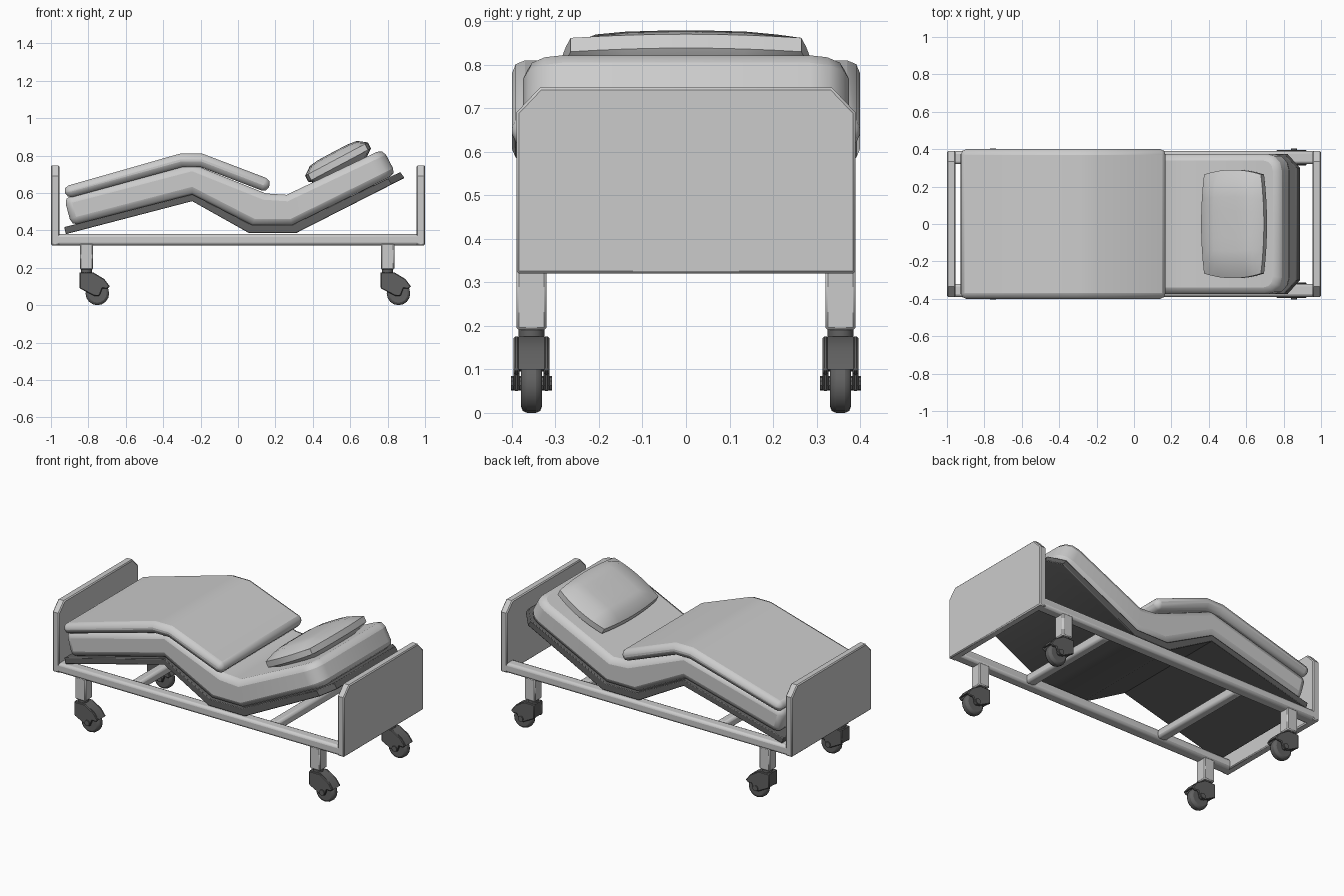
import bpy, bmesh, math
from mathutils import Matrix, Vector

if "Cube" in bpy.data.objects:
    bpy.data.objects.remove(bpy.data.objects["Cube"])

dark = bpy.data.materials.new("dark_grey")
dark.diffuse_color = (0.12, 0.12, 0.12, 1)
dark.use_nodes = True
dark.node_tree.nodes["Principled BSDF"].inputs["Base Color"].default_value = dark.diffuse_color


def finish(name, bm, mat=None, bevel=0, segs=2, smooth=True):
    bmesh.ops.recalc_face_normals(bm, faces=bm.faces)
    me = bpy.data.meshes.new(name)
    bm.to_mesh(me)
    bm.free()
    ob = bpy.data.objects.new(name, me)
    bpy.context.collection.objects.link(ob)
    if mat:
        me.materials.append(mat)
    if bevel:
        mod = ob.modifiers.new("bevel", 'BEVEL')
        mod.width, mod.segments = bevel, segs
        mod.limit_method, mod.angle_limit = 'ANGLE', math.radians(50)
    if smooth:
        bpy.context.view_layer.objects.active = ob
        bpy.ops.object.select_all(action='DESELECT')
        ob.select_set(True)
        bpy.ops.object.shade_smooth_by_angle(angle=math.radians(35))
    return ob


def box(name, lo, hi, mat=None, bevel=0, segs=2):
    lo, hi = Vector(lo), Vector(hi)
    bm = bmesh.new()
    bmesh.ops.create_cube(bm, size=1, matrix=Matrix.Translation((lo + hi) / 2) @ Matrix.Diagonal((*(hi - lo), 1)))
    return finish(name, bm, mat, bevel, segs)


def extrude(name, pts, axis, a, b, mat=None, bevel=0):
    """Polygon of (u, z) points swept from a to b along x or y."""
    bm = bmesh.new()
    f = bm.faces.new([bm.verts.new((u, a, z) if axis == 'y' else (a, u, z)) for u, z in pts])
    new = bmesh.ops.extrude_face_region(bm, geom=[f])["geom"]
    d = (0, b - a, 0) if axis == 'y' else (b - a, 0, 0)
    bmesh.ops.translate(bm, vec=d, verts=[v for v in new if isinstance(v, bmesh.types.BMVert)])
    return finish(name, bm, mat, bevel, 1)


def slab(name, stations, w, mat=None, bevel=0, corner=0, corner_segs=1):
    """Bent slab: stations are (bottom x, bottom z, top x, top z)."""
    bm = bmesh.new()
    rings = [[bm.verts.new(c) for c in ((bx, -w, bz), (bx, w, bz), (tx, w, tz), (tx, -w, tz))]
             for bx, bz, tx, tz in stations]
    for r, s in zip(rings, rings[1:]):
        for i in range(4):
            j = (i + 1) % 4
            bm.faces.new((r[i], r[j], s[j], s[i]))
    bm.faces.new(rings[0])
    bm.faces.new(rings[-1][::-1])
    if corner:
        r = rings[-1]
        edges = [bm.edges.get((r[0], r[3])), bm.edges.get((r[1], r[2]))]
        bmesh.ops.bevel(bm, geom=edges, offset=corner, segments=corner_segs, profile=0.5, affect='EDGES')
    return finish(name, bm, mat, bevel)


def cylinder(name, c, r, depth, rot, n, mat=None, bevel=0):
    bm = bmesh.new()
    bmesh.ops.create_cone(bm, cap_ends=True, segments=n, radius1=r, radius2=r, depth=depth,
                          matrix=Matrix.Translation(c) @ Matrix.Rotation(rot, 4, 'X'))
    return finish(name, bm, mat, bevel)


# Base frame: side rails and cross bars
for s in (-1, 1):
    y = s * 0.355
    box("side_rail", (-0.998, y - 0.035, 0.32), (0.998, y + 0.035, 0.38), bevel=0.015)
    box("cross_bar", (s * 0.47 - 0.03, -0.33, 0.322), (s * 0.47 + 0.03, 0.33, 0.378), bevel=0.015)

# Head and foot boards with clipped top corners
board = [(-0.39, 0.32), (0.39, 0.32), (0.39, 0.69), (0.335, 0.748), (-0.335, 0.748), (-0.39, 0.69)]
extrude("foot_board", board, 'x', -1, -0.955, bevel=0.006)
extrude("head_board", board, 'x', 0.955, 1, bevel=0.006)

# Legs with trailing casters
cheek = [(-0.037, 0.176), (0.035, 0.176), (0.095, 0.14), (0.125, 0.10), (0.11, 0.088),
         (0.085, 0.09), (0.07, 0.05), (0.04, 0.05), (-0.037, 0.09)]
hood = [(-0.037, 0.176), (0.035, 0.176), (0.095, 0.14), (0.125, 0.10), (0.115, 0.10),
        (0.085, 0.128), (0.03, 0.128), (0.0, 0.10), (-0.037, 0.095)]
for x in (-0.81, 0.80):
    for y in (-0.355, 0.355):
        box("leg", (x - 0.036, y - 0.035, 0.19), (x + 0.036, y + 0.035, 0.33), bevel=0.006, segs=1)
        cylinder("caster_collar", (x, y, 0.183), 0.03, 0.03, 0, 12, dark)
        place = lambda pts: [(x + u, z) for u, z in pts]
        extrude("caster_hood", place(hood), 'y', y - 0.03, y + 0.03, dark)
        for s in (-1, 1):
            a, b = sorted((y + s * 0.028, y + s * 0.041))
            extrude("caster_cheek", place(cheek), 'y', a, b, dark, 0.004)
        cylinder("caster_wheel", (x + 0.058, y, 0.063), 0.063, 0.048, math.pi / 2, 16, dark, 0.014)
        cylinder("caster_axle", (x + 0.055, y, 0.068), 0.017, 0.095, math.pi / 2, 10, dark)

# Jointed platform, mattress and blanket
slab("platform", [(-0.92, 0.38, -0.93, 0.417), (-0.245, 0.556, -0.245, 0.593), (0.06, 0.385, 0.075, 0.428),
                  (0.31, 0.385, 0.287, 0.428), (0.89, 0.68, 0.868, 0.712)], 0.375, dark, 0.004, 0.075, 1)
slab("mattress", [(-0.89, 0.425, -0.93, 0.575), (-0.245, 0.592, -0.245, 0.755), (0.075, 0.427, 0.15, 0.597),
                  (0.287, 0.427, 0.26, 0.59), (0.845, 0.702, 0.775, 0.835)], 0.375, None, 0.035, 0.09, 3)
slab("blanket", [(-0.915, 0.57, -0.935, 0.632), (-0.30, 0.738, -0.31, 0.81),
                 (-0.20, 0.738, -0.19, 0.81), (0.155, 0.602, 0.178, 0.67)], 0.4, None, 0.03)

# Pillow: puffed cushion with pinched edges, leaning on the raised back
bm = bmesh.new()
n, rows = 8, {}
for side in (-1, 1):
    for i in range(n + 1):
        for j in range(n + 1):
            u, v = 2 * i / n - 1, 2 * j / n - 1
            puff = ((1 - u ** 4) * (1 - v ** 4)) ** 0.5
            co = (u * (0.19 - 0.018 * v * v), v * (0.29 - 0.025 * u * u), side * (0.018 + 0.042 * puff))
            rows[side, i, j] = bm.verts.new(co)
    for i in range(n):
        for j in range(n):
            bm.faces.new([rows[side, i + a, j + b] for a, b in ((0, 0), (1, 0), (1, 1), (0, 1))])
loop = ([(i, 0) for i in range(n)] + [(n, j) for j in range(n)] +
        [(i, n) for i in range(n, 0, -1)] + [(0, j) for j in range(n, 0, -1)])
for p, q in zip(loop, loop[1:] + loop[:1]):
    bm.faces.new((rows[-1, p[0], p[1]], rows[-1, q[0], q[1]], rows[1, q[0], q[1]], rows[1, p[0], p[1]]))
pillow = finish("pillow", bm)
pillow.location = (0.535, 0, 0.765)
pillow.rotation_euler = (0, -math.radians(28), 0)
